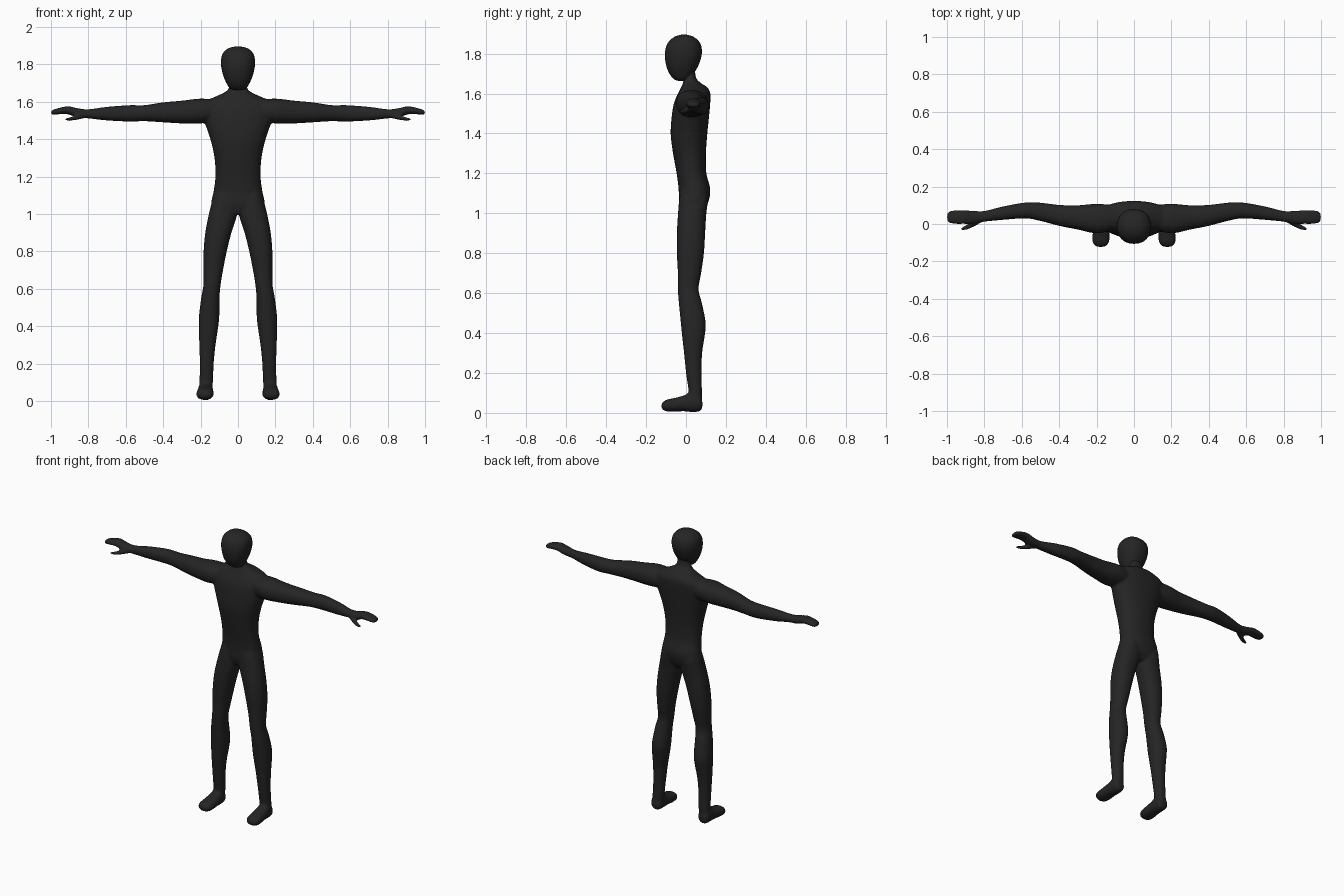
import bpy, bmesh, math
from mathutils import Vector

skin = bpy.data.materials.new("charcoal")
skin.diffuse_color = (0.018, 0.018, 0.018, 1)


def smooth_rows(rows, steps=4):
    """Catmull-Rom interpolation between profile rows."""
    out = []
    for i in range(len(rows) - 1):
        p = [Vector(rows[min(max(k, 0), len(rows) - 1)]) for k in range(i - 1, i + 3)]
        for s in range(steps):
            t = s / steps
            out.append(0.5 * (2 * p[1] + (p[2] - p[0]) * t
                              + (2 * p[0] - 5 * p[1] + 4 * p[2] - p[3]) * t * t
                              + (3 * p[1] - p[0] - 3 * p[2] + p[3]) * t ** 3))
    return out + [Vector(rows[-1])]


def loft(bm, axis, rows, side=1, sides=32, power=0.9):
    """Loft rounded sections; each row is position, then low/high on the other two axes."""
    u, v = [a for a in (0, 1, 2) if a != axis]
    rings = []
    for t, u0, u1, v0, v1 in smooth_rows(rows):
        ring = []
        for k in range(sides):
            a = 2 * math.pi * k / sides
            c, s = math.cos(a), math.sin(a)
            co = [0, 0, 0]
            co[axis] = t
            co[u] = (u0 + u1) / 2 + (u1 - u0) / 2 * math.copysign(abs(c) ** power, c)
            co[v] = (v0 + v1) / 2 + (v1 - v0) / 2 * math.copysign(abs(s) ** power, s)
            co[0] *= side
            ring.append(bm.verts.new(co))
        rings.append(ring)
    faces = [bm.faces.new(rings[0]), bm.faces.new(rings[-1])]
    for a, b in zip(rings, rings[1:]):
        for k in range(sides):
            n = (k + 1) % sides
            faces.append(bm.faces.new((a[k], a[n], b[n], b[k])))
    bmesh.ops.recalc_face_normals(bm, faces=faces)


def finish(bm, name):
    me = bpy.data.meshes.new(name)
    bm.to_mesh(me)
    bm.free()
    me.materials.append(skin)
    me.shade_smooth()
    ob = bpy.data.objects.new(name, me)
    bpy.context.collection.objects.link(ob)
    return ob


# Torso and neck, from hips up
torso = [(1.00, -.10, .10, -.02, .08), (1.05, -.142, .142, -.035, .11),
         (1.12, -.131, .131, -.037, .122), (1.20, -.121, .121, -.047, .102),
         (1.30, -.126, .126, -.065, .10), (1.40, -.148, .148, -.077, .107),
         (1.50, -.182, .182, -.07, .117), (1.56, -.195, .195, -.058, .122),
         (1.60, -.18, .18, -.04, .122), (1.63, -.115, .115, -.025, .108),
         (1.655, -.065, .065, -.015, .072), (1.68, -.047, .047, -.012, .05),
         (1.73, -.045, .045, -.012, .045)]

# Leg from hip to ankle
leg = [(1.13, .02, .12, -.02, .10), (1.08, .005, .135, -.033, .112),
       (1.00, .004, .156, -.04, .102), (.90, .035, .175, -.046, .096),
       (.80, .06, .184, -.046, .09), (.70, .08, .184, -.041, .076),
       (.62, .093, .185, -.041, .063), (.55, .099, .197, -.036, .08),
       (.45, .10, .209, -.026, .099), (.38, .108, .209, -.019, .093),
       (.30, .12, .207, -.01, .081), (.20, .13, .204, 0, .078),
       (.10, .134, .206, .014, .08), (.04, .14, .206, .012, .078)]

# Foot from heel to toe
foot = [(.082, .155, .195, .025, .06), (.068, .138, .21, .008, .09),
        (.03, .134, .213, .004, .105), (-.01, .132, .217, .008, .088),
        (-.06, .13, .222, .006, .074), (-.095, .133, .222, .007, .067),
        (-.115, .145, .21, .015, .055), (-.123, .165, .19, .026, .045)]

# Arm and mitten hand from shoulder to fingertips
arm = [(.10, -.03, .10, 1.50, 1.61), (.20, -.05, .108, 1.484, 1.617),
       (.30, -.03, .10, 1.484, 1.606), (.40, -.01, .102, 1.49, 1.597),
       (.50, .016, .114, 1.496, 1.582), (.58, .03, .115, 1.494, 1.582),
       (.70, .022, .094, 1.50, 1.573), (.80, .012, .07, 1.511, 1.56),
       (.86, 0, .071, 1.517, 1.566), (.91, 0, .073, 1.533, 1.576),
       (.96, 0, .073, 1.533, 1.566), (.987, .006, .068, 1.53, 1.558),
       (1.00, .02, .055, 1.535, 1.552)]
thumb = [(.81, .012, .045, 1.515, 1.54), (.85, -.012, .022, 1.505, 1.534),
         (.885, -.028, .002, 1.499, 1.522), (.912, -.035, -.012, 1.498, 1.514),
         (.925, -.034, -.02, 1.501, 1.511)]

bm = bmesh.new()
loft(bm, 2, torso)
for side in (1, -1):
    loft(bm, 2, leg, side)
    loft(bm, 1, foot, side)
    loft(bm, 0, arm, side)
    loft(bm, 0, thumb, side, sides=16)
body = finish(bm, "body")

# Fuse the limbs into one smooth skin
fuse = body.modifiers.new("fuse", 'REMESH')
fuse.mode = 'VOXEL'
fuse.voxel_size = 0.007
fuse.use_smooth_shade = True
relax = body.modifiers.new("relax", 'SMOOTH')
relax.factor = 0.5
relax.iterations = 6

# Head: egg with the chin forward
head = [(1.664, -.02, .02, -.04, .005), (1.672, -.043, .043, -.06, .015),
        (1.70, -.062, .062, -.083, .038), (1.74, -.079, .079, -.099, .062),
        (1.79, -.09, .09, -.106, .078), (1.83, -.09, .09, -.101, .078),
        (1.86, -.08, .08, -.087, .066), (1.885, -.053, .053, -.057, .037),
        (1.895, -.018, .018, -.025, .005)]
bm = bmesh.new()
loft(bm, 2, head)
finish(bm, "head")
